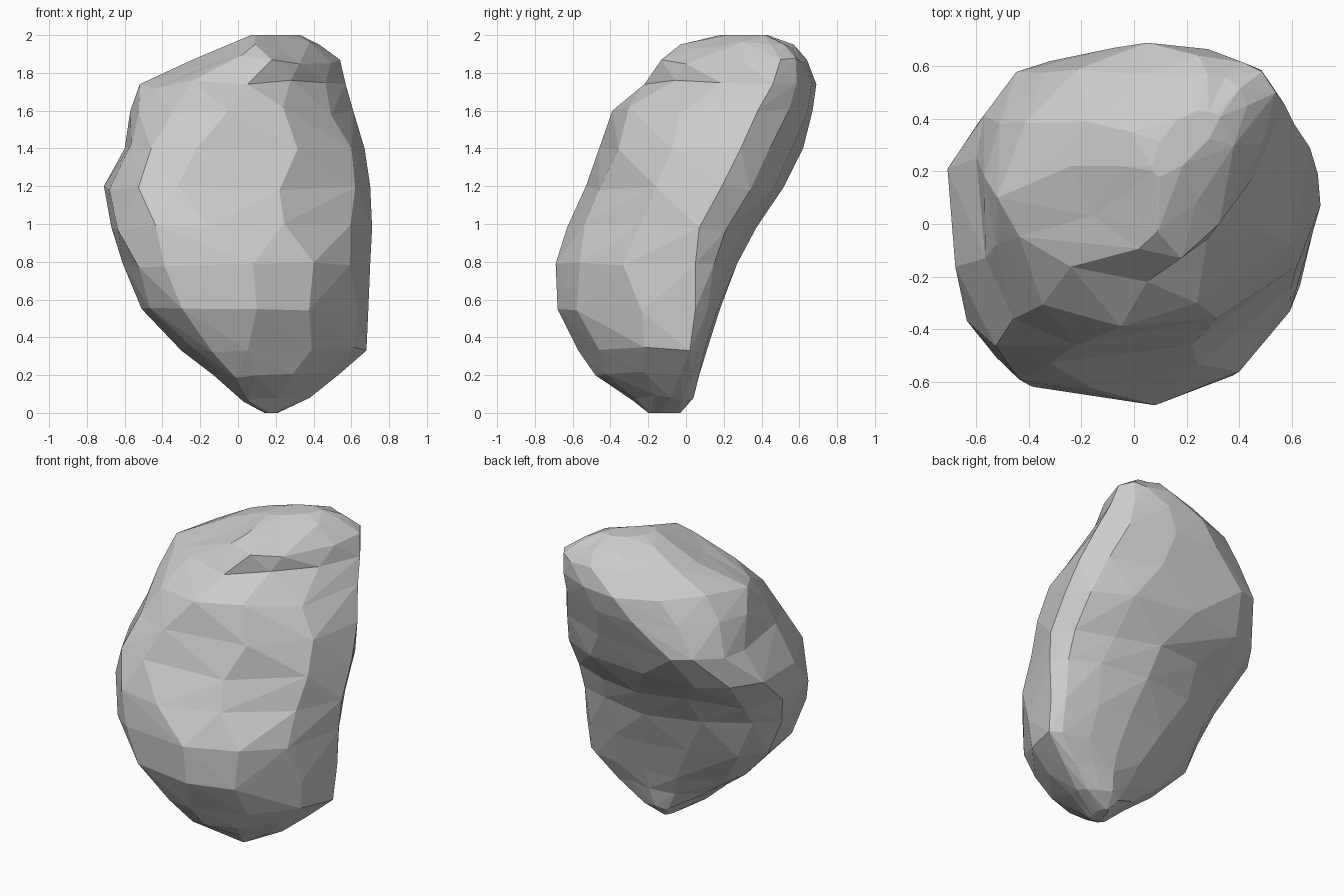
import bpy, bmesh, math, random
from mathutils import Vector

random.seed(4)

# Cross-sections: z, then (x, y) of the left, front, right and back extremes
SECTIONS = [
    (0.00, 0.14, -0.12, 0.17, -0.20, 0.21, -0.10, 0.18, -0.03),
    (0.08, 0.02, -0.20, 0.10, -0.29, 0.38, -0.08, 0.20, 0.04),
    (0.20, -0.13, -0.25, 0.10, -0.48, 0.53, -0.03, 0.22, 0.07),
    (0.33, -0.30, -0.20, 0.05, -0.57, 0.68, 0.02, 0.22, 0.11),
    (0.55, -0.51, -0.13, 0.10, -0.68, 0.69, 0.05, 0.18, 0.18),
    (0.79, -0.61, -0.13, 0.08, -0.69, 0.70, 0.05, 0.12, 0.28),
    (0.98, -0.67, -0.05, -0.15, -0.63, 0.71, 0.07, 0.10, 0.38),
    (1.20, -0.71, 0.21, -0.32, -0.53, 0.70, 0.19, -0.05, 0.52),
    (1.40, -0.60, 0.25, -0.22, -0.46, 0.67, 0.29, -0.32, 0.62),
    (1.60, -0.57, 0.18, -0.05, -0.39, 0.61, 0.38, -0.08, 0.67),
    (1.74, -0.52, 0.10, 0.05, -0.22, 0.57, 0.46, 0.05, 0.69),
    (1.87, -0.24, 0.22, 0.18, -0.13, 0.54, 0.50, 0.25, 0.64),
    (1.95, -0.05, 0.22, 0.09, -0.03, 0.43, 0.45, 0.28, 0.57),
    (2.00, 0.07, 0.22, 0.10, 0.18, 0.33, 0.41, 0.24, 0.43),
]
STEPS = 3  # facets per quarter of a section


def fullness(z):
    """Roundness of the front-left, front-right, back-right, back-left arcs."""
    if z < 1.1:
        return (2.9 if z > 0.5 else 2.2, 1.85, 1.9, 1.7)
    if z < 1.5:
        return (2.5, 2.4, 2.0, 2.0)
    if z < 1.7:
        return (2.2, 1.9, 2.0, 1.8)
    return (1.8, 1.4, 2.0, 1.7)


def section_points(row):
    z = row[0]
    tips = [(row[i], row[i + 1]) for i in (1, 3, 5, 7)]
    end = z in (0.0, 2.0)
    points = []
    for q in range(4):
        a, b = tips[q], tips[(q + 1) % 4]
        # arc from one extreme to the next about their common centre
        centre = (b[0], a[1]) if q % 2 == 0 else (a[0], b[1])
        e = 2 / fullness(z)[q]
        for s in range(STEPS):
            t, dz = s / STEPS, 0.0
            if s and not end:
                t += random.uniform(-0.06, 0.06)
                dz = random.uniform(-0.025, 0.025)
            t *= math.pi / 2
            c, n = max(math.cos(t), 0) ** e, max(math.sin(t), 0) ** e
            x, y = (centre[k] + c * (a[k] - centre[k]) + n * (b[k] - centre[k])
                    for k in (0, 1))
            points.append((x, y, z + dz))
    return points


# Faceted rock: loft the sections, creasing each quad along its convex diagonal
bm = bmesh.new()
rings = [[bm.verts.new(p) for p in section_points(r)] for r in SECTIONS]

# Notch in the hollow of the back
notch = Vector((0.30, 0.33, 0.90))
for v in bm.verts:
    d = (v.co - notch).length
    if d < 0.25:
        v.co.y -= 0.07 * (1 - d / 0.25)

count = 4 * STEPS
for low, high in zip(rings, rings[1:]):
    for i in range(count):
        j = (i + 1) % count
        a, b, c, d = low[i], low[j], high[j], high[i]
        normal = (c.co - a.co).cross(d.co - b.co)
        bulge = normal.dot((a.co + c.co) - (b.co + d.co))
        if bulge > 0:
            bm.faces.new((a, b, c))
            bm.faces.new((a, c, d))
        else:
            bm.faces.new((a, b, d))
            bm.faces.new((b, c, d))
bm.faces.new(rings[0][::-1])
bm.faces.new(rings[-1])
bmesh.ops.recalc_face_normals(bm, faces=bm.faces)

mesh = bpy.data.meshes.new("rock")
bm.to_mesh(mesh)
bm.free()
rock = bpy.data.objects.new("rock", mesh)
bpy.context.collection.objects.link(rock)
